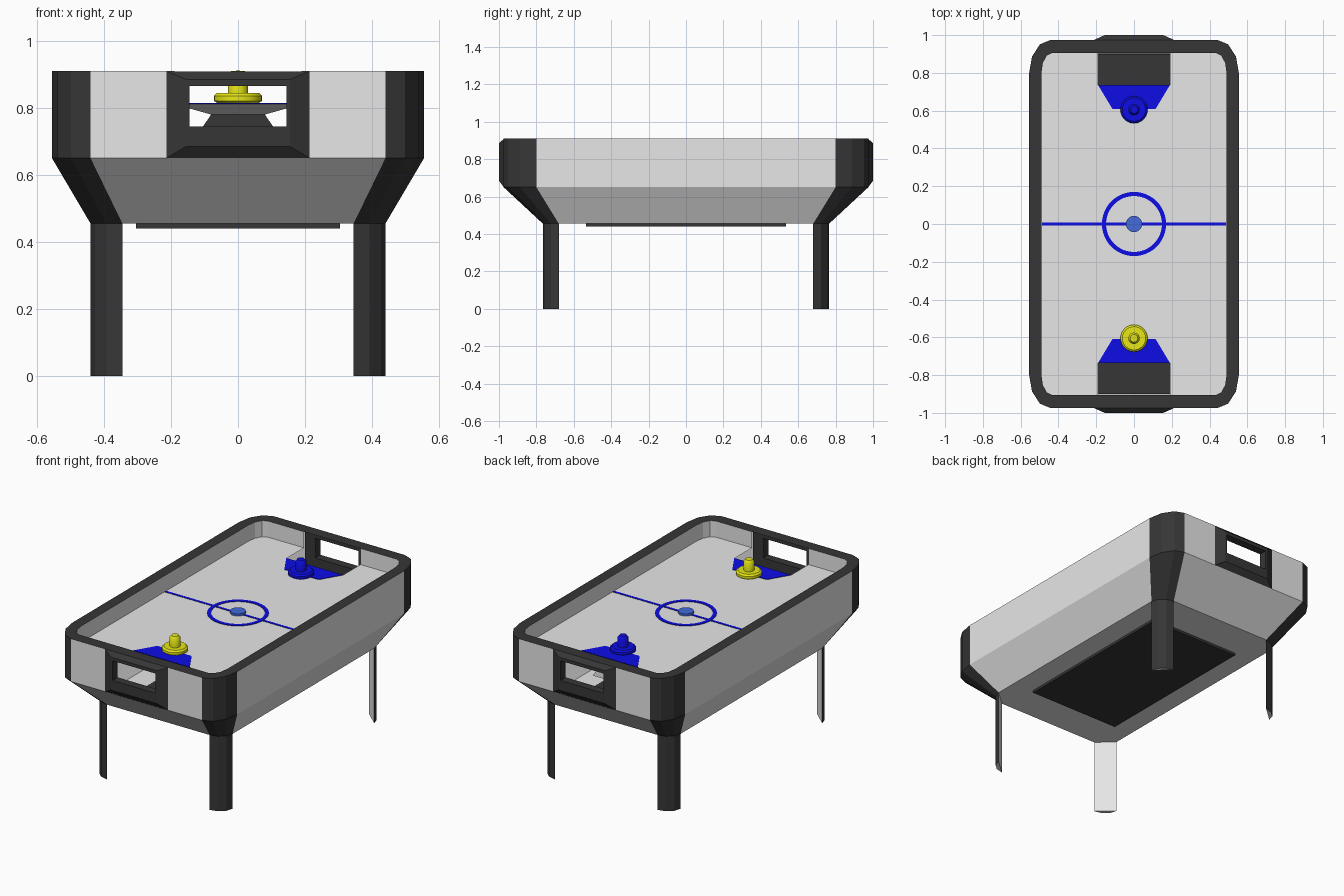
import bpy, bmesh
from math import cos, sin, pi, radians

cube = bpy.data.objects.get("Cube")
if cube:
    bpy.data.objects.remove(cube, do_unlink=True)


def material(name, rgb):
    m = bpy.data.materials.new(name)
    m.use_nodes = True
    m.diffuse_color = (*rgb, 1)
    m.node_tree.nodes["Principled BSDF"].inputs["Base Color"].default_value = (*rgb, 1)
    return m


LIGHT = material("light_grey", (0.8, 0.8, 0.8))
BLACK = material("charcoal", (0.037, 0.037, 0.037))
BLUE = material("blue", (0.004, 0.004, 0.8))
YELLOW = material("yellow", (0.8, 0.8, 0.008))
PUCK = material("puck_blue", (0.06, 0.145, 0.72))


def build(name, bm, mats, smooth=False):
    mesh = bpy.data.meshes.new(name)
    bm.to_mesh(mesh)
    bm.free()
    ob = bpy.data.objects.new(name, mesh)
    bpy.context.collection.objects.link(ob)
    for m in mats:
        mesh.materials.append(m)
    if smooth:
        bpy.ops.object.select_all(action="DESELECT")
        ob.select_set(True)
        bpy.context.view_layer.objects.active = ob
        bpy.ops.object.shade_smooth_by_angle(angle=radians(40))
    return ob


def ring(bm, points):
    return [bm.verts.new(p) for p in points]


def bridge(bm, a, b, rule=lambda i: 0):
    """Join two closed rings; rule gives a material index, or None for a gap."""
    n = len(a)
    for i in range(n):
        j = (i + 1) % n
        if rule(i) is not None:
            bm.faces.new((a[i], a[j], b[j], b[i])).material_index = rule(i)


def arc(cx, cy, rx, ry):
    return [(cx + rx * cos(i * pi / 6), cy + ry * sin(i * pi / 6)) for i in range(4)]


def outline(cx, cy, rx, ry, goal):
    """Rounded rectangle, with a point each side of the goal on both ends."""
    quarter = arc(cx, cy, rx, ry) + [(goal, cy + ry)]
    pts = []
    for sx, sy in ((1, 1), (-1, 1), (-1, -1), (1, -1)):
        q = [(sx * x, sy * y) for x, y in quarter]
        pts += q if sx == sy else q[::-1]
    return pts


def at(points, z):
    return [(x, y, z) for x, y in points]


def prism(name, points, z0, z1, mats, rule=lambda f: 0):
    bm = bmesh.new()
    a, b = ring(bm, at(points, z0)), ring(bm, at(points, z1))
    bridge(bm, a, b)
    bm.faces.new(a[::-1])
    bm.faces.new(b)
    bmesh.ops.recalc_face_normals(bm, faces=bm.faces)
    for f in bm.faces:
        f.material_index = rule(f)
    return build(name, bm, mats)


def rect(x, y0, y1):
    return [(-x, y0), (x, y0), (x, y1), (-x, y1)]


# Cabinet shell: tapered belly, upright sides, rim and inner walls
belly = outline(0.345, 0.68, 0.095, 0.085, 0.17)
outer = outline(0.44, 0.80, 0.115, 0.175, 0.213)
inner = outline(0.435, 0.80, 0.055, 0.105, 0.19)
corner = lambda i: 1 if i % 10 in (0, 1, 2, 6, 7, 8) else 0
is_goal = lambda i: i % 10 == 4
bm = bmesh.new()
rings = [ring(bm, at(p, z)) for p, z in
         ((belly, 0.455), (outer, 0.65), (outer, 0.91), (inner, 0.91), (inner, 0.81))]
bridge(bm, rings[0], rings[1], corner)
bridge(bm, rings[1], rings[2], lambda i: None if is_goal(i) else corner(i))
bridge(bm, rings[2], rings[3], lambda i: 1)
bridge(bm, rings[3], rings[4], lambda i: None if is_goal(i) else 0)
bm.faces.new(rings[0][::-1])
build("cabinet", bm, [LIGHT, BLACK])

# Playing surface with a notch at each goal
pts = []
for i, (x, y) in enumerate(inner):
    notch = (x, 0.735 if y > 0 else -0.735)
    if i % 10 == 5:
        pts.append(notch)
    pts.append((x, y))
    if i % 10 == 4:
        pts.append(notch)
bm = bmesh.new()
bm.faces.new(ring(bm, at(pts, 0.812)))
build("playing_surface", bm, [LIGHT])

# Vent panel under the belly
prism("underside_panel", rect(0.305, -0.535, 0.535), 0.44, 0.456, [BLACK])

# Legs: rounded outside, flat light face towards the middle
for sx in (1, -1):
    for sy in (1, -1):
        leg = [(sx * x, sy * y) for x, y in arc(0.345, 0.68, 0.095, 0.085)]

        def leg_colour(f, sx=sx, sy=sy):
            inward = f.normal.x * sx + f.normal.y * sy < -0.1
            return 1 if inward or abs(f.normal.z) > 0.5 else 0

        prism(f"leg_{'left' if sx > 0 else 'right'}_{'back' if sy > 0 else 'front'}",
              leg, 0, 0.456, [BLACK, LIGHT], leg_colour)


def goal_frame(name, s):
    def loop(x, y, z0, z1):
        return [(-x, s * y, z0), (x, s * y, z0), (x, s * y, z1), (-x, s * y, z1)]
    bm = bmesh.new()
    loops = [ring(bm, loop(*v)) for v in (
        (0.145, 0.95, 0.745, 0.865), (0.145, 1.0, 0.745, 0.865),
        (0.155, 1.0, 0.685, 0.885), (0.213, 0.974, 0.65, 0.909),
        (0.213, 0.95, 0.65, 0.909))]
    for i in range(5):
        bridge(bm, loops[i], loops[(i + 1) % 5])
    bmesh.ops.recalc_face_normals(bm, faces=bm.faces)
    build(name, bm, [BLACK])


def mallet(name, y, mat):
    profile = ((0, 0.813), (0.06, 0.813), (0.072, 0.821), (0.072, 0.836), (0.062, 0.845),
               (0.03, 0.845), (0.03, 0.897), (0.02, 0.91), (0, 0.911))
    bm = bmesh.new()
    verts = ring(bm, [(r, 0, z) for r, z in profile])
    edges = [bm.edges.new(e) for e in zip(verts, verts[1:])]
    bmesh.ops.spin(bm, geom=verts + edges, axis=(0, 0, 1), cent=(0, 0, 0),
                   angle=2 * pi, steps=24)
    bmesh.ops.remove_doubles(bm, verts=bm.verts, dist=0.0005)
    bmesh.ops.recalc_face_normals(bm, faces=bm.faces)
    build(name, bm, [mat], True).location.y = y


# Goal ends: frame, tray, lip under the surface, painted crease and mallet
for end, s, mat in (("front", -1, YELLOW), ("back", 1, BLUE)):
    goal_frame(f"goal_frame_{end}", s)
    mallet(f"mallet_{end}", s * 0.605, mat)
    prism(f"goal_tray_{end}", rect(0.19, s * 0.72, s * 0.9), 0.595, 0.6, [BLACK])
    crease = [(-0.19, s * 0.735), (0.19, s * 0.735), (0.115, s * 0.61), (-0.115, s * 0.61)]
    prism(f"goal_crease_{end}", crease, 0.811, 0.815, [BLUE])
    bm = bmesh.new()
    bm.faces.new(ring(bm, [(-0.19, s * 0.735, 0.811), (0.19, s * 0.735, 0.811),
                           (0.08, s * 0.62, 0.78), (-0.08, s * 0.62, 0.78)]))
    build(f"goal_lip_{end}", bm, [LIGHT])

# Chute plate inside the back goal
bm = bmesh.new()
for y, colour in ((0.62, 0), (0.625, 1)):
    f = bm.faces.new(ring(bm, [(-0.19, y, 0.62), (0.19, y, 0.62),
                               (0.08, y, 0.78), (-0.08, y, 0.78)]))
    f.material_index = colour
    if colour:
        f.normal_flip()
build("goal_chute", bm, [BLACK, LIGHT])

# Centre line and circle
prism("centre_line", rect(0.488, -0.008, 0.008), 0.811, 0.814, [BLUE])
bm = bmesh.new()
circle = lambda r, z: ring(bm, [(r * cos(i * pi / 24), r * sin(i * pi / 24), z) for i in range(48)])
loops = [circle(0.17, 0.811), circle(0.17, 0.815), circle(0.148, 0.815), circle(0.148, 0.811)]
for a, b in zip(loops, loops[1:]):
    bridge(bm, a, b)
build("centre_circle", bm, [BLUE])

# Puck
disc = [(0.043 * cos(i * pi / 12), 0.043 * sin(i * pi / 12)) for i in range(24)]
prism("puck", disc, 0.813, 0.827, [PUCK])
